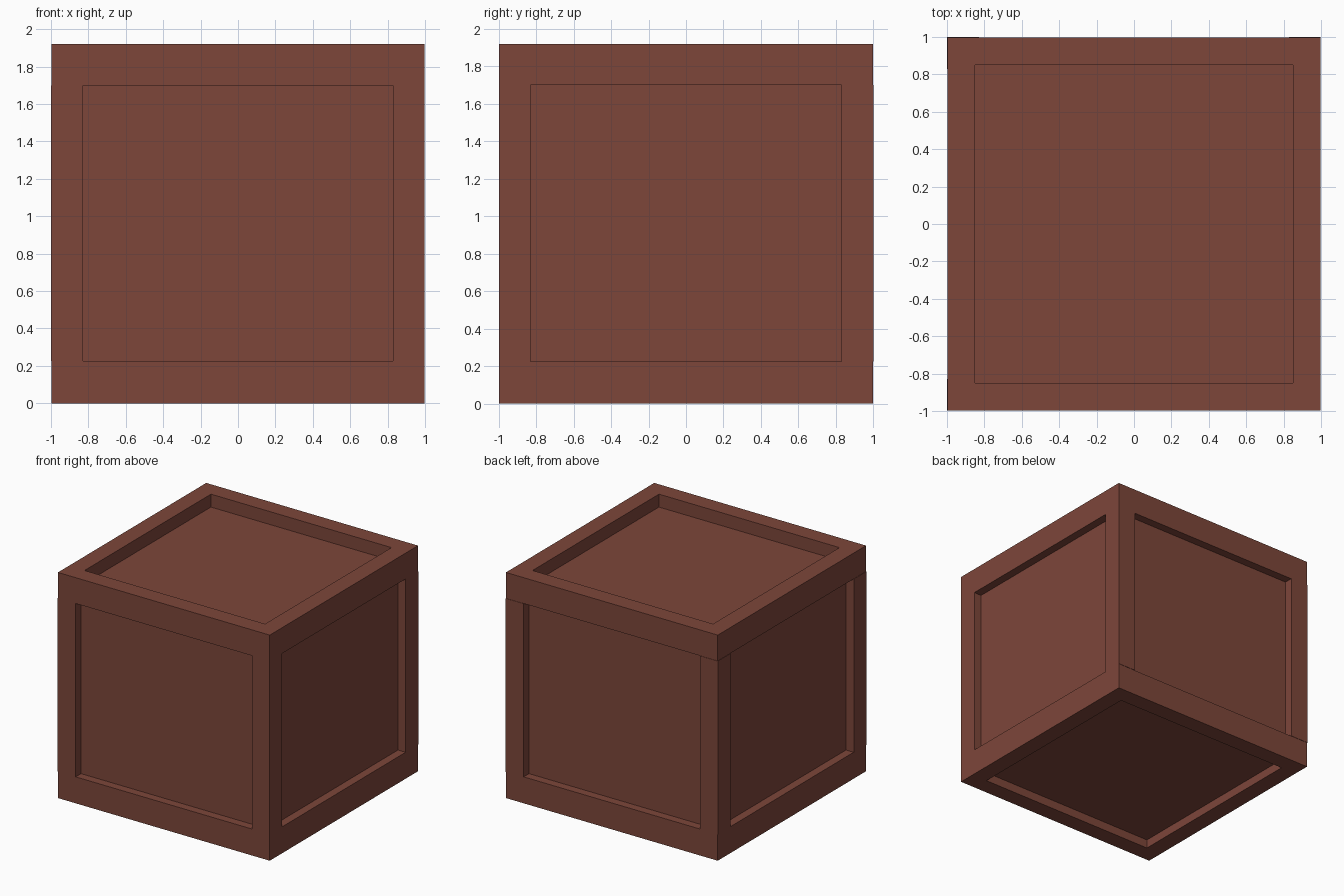
import bpy

if "Cube" in bpy.data.objects:
    bpy.data.objects.remove(bpy.data.objects["Cube"])

mat = bpy.data.materials.new("reddish brown wood")
mat.diffuse_color = (0.205, 0.061, 0.042, 1)
mat.use_nodes = True
mat.node_tree.nodes["Principled BSDF"].inputs["Base Color"].default_value = mat.diffuse_color


def box(name, lo, hi):
    bpy.ops.mesh.primitive_cube_add(size=1, location=[(a + b) / 2 for a, b in zip(lo, hi)])
    ob = bpy.context.object
    ob.name = name
    ob.scale = [b - a for a, b in zip(lo, hi)]
    bpy.ops.object.transform_apply(location=False, rotation=False, scale=True)
    ob.data.materials.append(mat)
    return ob


R = 0.997           # rails sit a hair inside the posts on the left and back
H = 1.92            # total height
Z0, Z1 = 0.225, 1.70  # side openings
IN = 0.85           # top and bottom openings
P = 0.83            # inner edge of posts

# Recessed panels: one solid core
box("panel_core", (-0.925, -0.925, 0.075), (0.925, 0.925, H - 0.11))

# Top and bottom rails
for level, a, b in (("bottom", 0, Z0), ("top", Z1, H)):
    box(level + "_front_rail", (-R, -R, a), (R, -IN, b))
    box(level + "_back_rail", (-R, IN, a), (R, R, b))
    box(level + "_left_rail", (-R, -IN, a), (-IN, IN, b))
    box(level + "_right_rail", (IN, -IN, a), (R, IN, b))

# Corner posts
for xn, x0, x1 in (("left", -1, -P), ("right", P, R)):
    for yn, y0, y1 in (("front", -R, -P), ("back", P, 1)):
        box(f"{yn}_{xn}_post", (x0, y0, Z0), (x1, y1, Z1))
